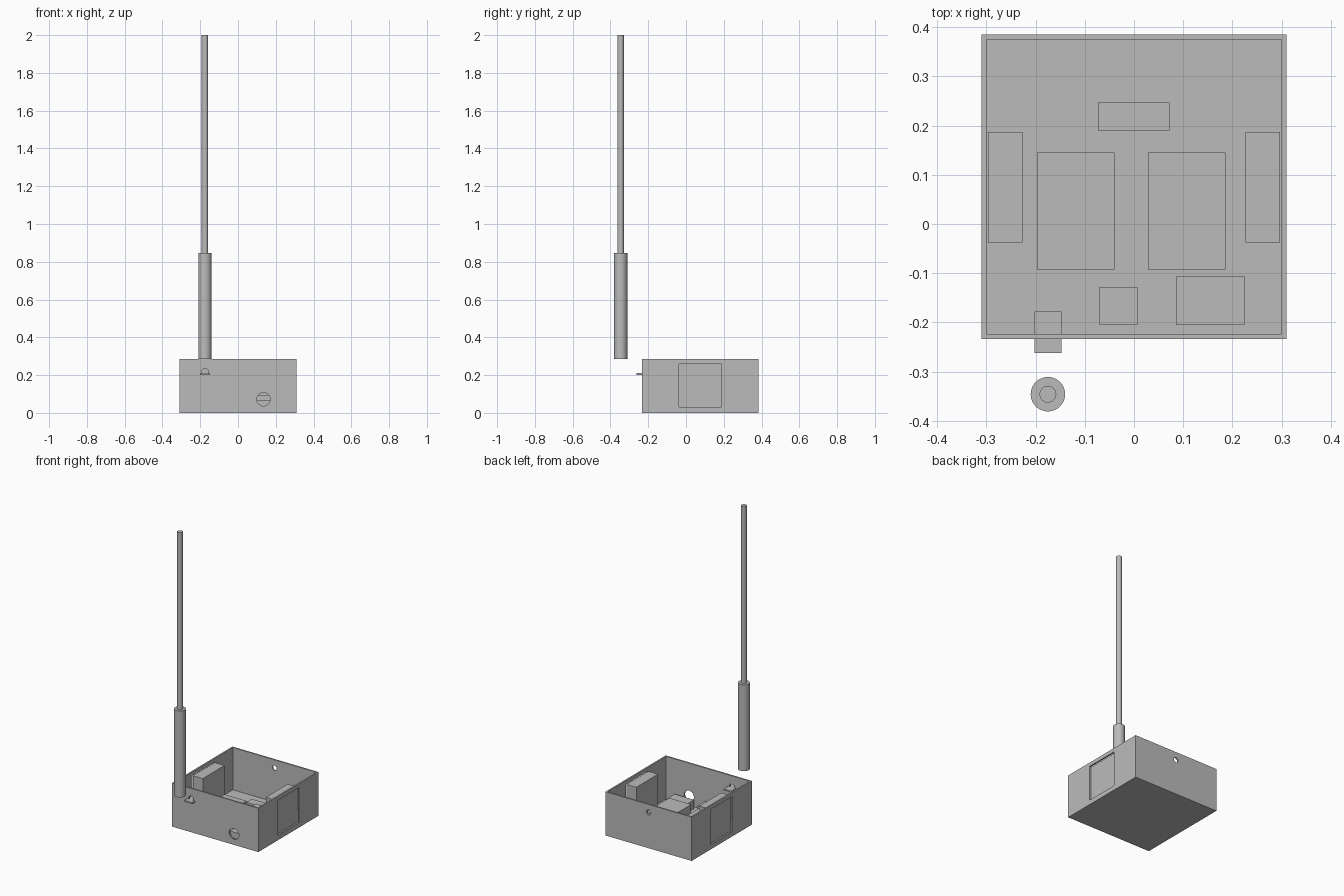
import bpy
import math

cube = bpy.data.objects.get("Cube")
if cube:
    bpy.data.objects.remove(cube, do_unlink=True)

grey = bpy.data.materials.new("plain grey")
grey.use_nodes = True
colour = (0.5, 0.5, 0.5, 1)
grey.diffuse_color = colour
grey.node_tree.nodes["Principled BSDF"].inputs["Base Color"].default_value = colour


def box(name, x, y, z):
    """Axis-aligned box from (min, max) ranges."""
    bpy.ops.mesh.primitive_cube_add(size=1)
    ob = bpy.context.object
    ob.name = name
    ob.location = [(a + b) / 2 for a, b in (x, y, z)]
    ob.scale = [b - a for a, b in (x, y, z)]
    bpy.ops.object.transform_apply(location=True, scale=True)
    ob.data.materials.append(grey)
    return ob


def rod(name, centre, radius, length, tilt=0):
    bpy.ops.mesh.primitive_cylinder_add(vertices=48, radius=radius, depth=length,
                                        location=centre, rotation=(tilt, 0, 0))
    ob = bpy.context.object
    ob.name = name
    ob.data.materials.append(grey)
    bpy.ops.object.shade_smooth_by_angle()
    return ob


def cut(target, cutter):
    mod = target.modifiers.new("cut", 'BOOLEAN')
    mod.operation = 'DIFFERENCE'
    mod.solver = 'EXACT'
    mod.object = cutter
    bpy.context.view_layer.objects.active = target
    bpy.ops.object.modifier_apply(modifier=mod.name)
    bpy.data.objects.remove(cutter, do_unlink=True)


# Open-topped case
front, back, top, half, wall = -0.234, 0.385, 0.285, 0.31, 0.01
case = box("case", (-half, half), (front, back), (0, top))
cut(case, box("cavity", (-half + wall, half - wall),
              (front + wall, back - wall), (wall, top + 0.1)))

# Side windows, with a block just behind each
win_y, win_z = (-0.038, 0.187), (0.03, 0.26)
for side, sign in (("left", 1), ("right", -1)):
    cut(case, box("window", sorted((sign * 0.29, sign * 0.33)), win_y, win_z))
    box(side + "_window_block", sorted((sign * 0.227, sign * 0.297)), win_y, win_z)

# Round holes through the front and back walls: x, y, z, radius
for x, y, z, r in ((0.135, front, 0.072, 0.035),
                   (-0.175, front, 0.218, 0.017),
                   (0, back, 0.232, 0.016)):
    cut(case, rod("hole", (x, y, z), r, 0.05, math.pi / 2))

# Components on the floor of the case
parts = {
    "right_battery": ((-0.197, -0.04), (-0.093, 0.145), 0.095),
    "left_battery": ((0.028, 0.186), (-0.093, 0.145), 0.095),
    "back_module": ((-0.073, 0.072), (0.19, 0.247), 0.06),
    "small_module": ((-0.07, 0.007), (-0.205, -0.128), 0.08),
    "socket_module": ((0.085, 0.225), (-0.205, -0.107), 0.067),
}
for name, (x, y, height) in parts.items():
    box(name, x, y, (wall, height))

# Plate through the front wall
box("connector_plate", (-0.202, -0.147), (-0.262, -0.178), (0.201, 0.211))

# Antenna: thick base and thin mast
ax, ay, step = -0.175, -0.346, 0.847
rod("antenna_base", (ax, ay, (top + step) / 2), 0.035, step - top)
rod("antenna_mast", (ax, ay, (step + 2) / 2), 0.017, 2 - step)
